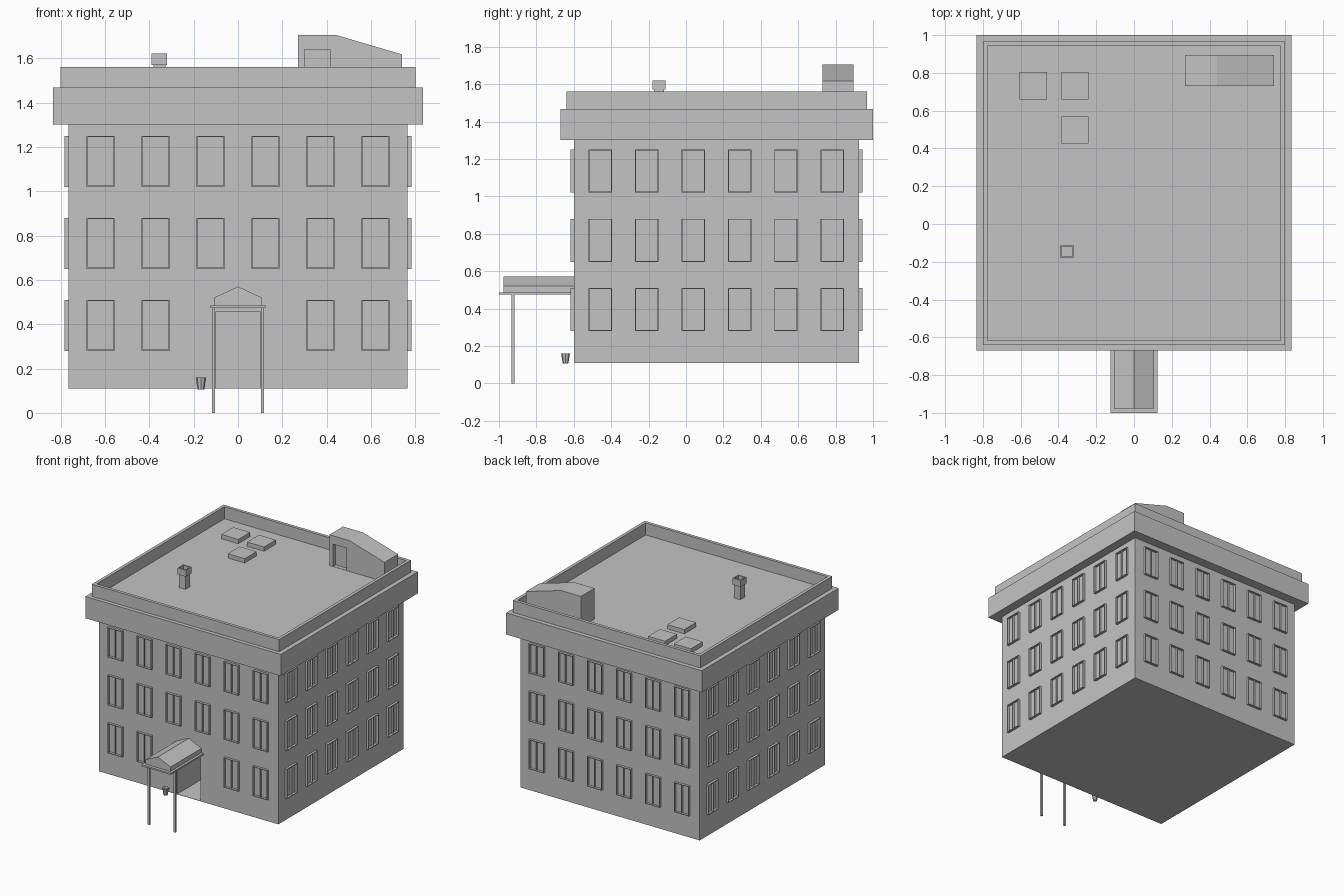
import bpy
import bmesh
from mathutils import Matrix, Vector
from math import pi

old = bpy.data.objects.get("Cube")
if old:
    bpy.data.objects.remove(old, do_unlink=True)

GREY = (0.55, 0.55, 0.55, 1)
grey = bpy.data.materials.new("plain grey")
grey.use_nodes = True
grey.diffuse_color = GREY
grey.node_tree.nodes["Principled BSDF"].inputs["Base Color"].default_value = GREY


def finish(name, bm):
    mesh = bpy.data.meshes.new(name)
    bm.to_mesh(mesh)
    bm.free()
    mesh.materials.append(grey)
    obj = bpy.data.objects.new(name, mesh)
    bpy.context.collection.objects.link(obj)
    return obj


def add_box(bm, x, y, z):
    """Add a box given (min, max) along each axis."""
    size = Vector((x[1] - x[0], y[1] - y[0], z[1] - z[0]))
    mid = Vector((sum(x), sum(y), sum(z))) / 2
    bmesh.ops.create_cube(bm, size=1, matrix=Matrix.Translation(mid) @ Matrix.Diagonal(size).to_4x4())


def box(name, x, y, z):
    bm = bmesh.new()
    add_box(bm, x, y, z)
    return finish(name, bm)


def prism(name, profile, y):
    """Extrude an x-z outline between two y positions."""
    bm = bmesh.new()
    face = bm.faces.new([bm.verts.new((px, y[0], pz)) for px, pz in profile])
    new = bmesh.ops.extrude_face_region(bm, geom=[face])["geom"]
    bmesh.ops.translate(bm, vec=(0, y[1] - y[0], 0),
                        verts=[v for v in new if isinstance(v, bmesh.types.BMVert)])
    bmesh.ops.recalc_face_normals(bm, faces=bm.faces)
    return finish(name, bm)


def ring(name, x, y, z, t):
    """Square wall ring of thickness t."""
    bm = bmesh.new()
    add_box(bm, x, (y[0], y[0] + t), z)
    add_box(bm, x, (y[1] - t, y[1]), z)
    add_box(bm, (x[0], x[0] + t), (y[0] + t, y[1] - t), z)
    add_box(bm, (x[1] - t, x[1]), (y[0] + t, y[1] - t), z)
    return finish(name, bm)


def cut(obj, x, y, z):
    """Cut a box-shaped recess out of an object."""
    cutter = box("recess_cutter", x, y, z)
    cutter.hide_render = True
    mod = obj.modifiers.new("recess", 'BOOLEAN')
    mod.operation = 'DIFFERENCE'
    mod.solver = 'EXACT'
    mod.object = cutter
    bpy.context.view_layer.objects.active = obj
    bpy.ops.object.modifier_apply(modifier=mod.name)
    bpy.data.objects.remove(cutter, do_unlink=True)


# Main block with the entrance recess
HALF, FRONT, BACK = 0.765, -0.6, 0.925
walls = box("walls", (-HALF, HALF), (FRONT, BACK), (0.11, 1.3))
cut(walls, (-0.1, 0.1), (FRONT - 0.1, FRONT + 0.4), (0.112, 0.457))

# Cornice, whose top is the roof deck, and the parapet around it
box("cornice", (-0.835, 0.835), (-0.67, 1.0), (1.3, 1.467))
ring("parapet", (-0.8, 0.8), (-0.64, 0.967), (1.467, 1.56), 0.024)

# Window frames: thin projecting surrounds with a central blade
W, H, OUT, T = 0.0625, 0.115, 0.018, 0.005


def window(name, matrix):
    bm = bmesh.new()
    for s in (-1, 1):
        add_box(bm, sorted((s * W, s * (W - T))), (-OUT, 0), (-H, H))
        add_box(bm, (T - W, W - T), (-OUT, 0), sorted((s * H, s * (H - T))))
    blade = [(0, -OUT * 0.9, -H), (0, 0, -H), (0, 0, H), (0, -OUT * 0.9, H)]
    bm.faces.new([bm.verts.new(p) for p in blade])
    bmesh.ops.transform(bm, matrix=matrix, verts=bm.verts)
    finish(name, bm)


MID_Y = (FRONT + BACK) / 2
DEPTH = (BACK - FRONT) / 2
for side, reach, turn in (("front", DEPTH, 0), ("left", HALF, 1), ("back", DEPTH, 2), ("right", HALF, 3)):
    spin = Matrix.Translation((0, MID_Y, 0)) @ Matrix.Rotation(turn * pi / 2, 4, 'Z')
    for row in range(3):
        for col in range(6):
            if side == "front" and row == 0 and col in (2, 3):
                continue
            place = Matrix.Translation(((col - 2.5) * 0.248, -reach, 0.395 + row * 0.37))
            window(f"{side}_window_{row + 1}_{col + 1}", spin @ place)

# Entrance canopy on two posts
box("canopy_slab", (-0.125, 0.125), (-1.0, FRONT), (0.474, 0.486))
prism("canopy_gable", [(-0.107, 0.486), (0.107, 0.486), (0.107, 0.52), (0, 0.57), (-0.107, 0.52)],
      (-0.977, FRONT))
for side, s in (("left", 1), ("right", -1)):
    box(side + "_canopy_post", sorted((s * 0.103, s * 0.118)), (-0.933, -0.918), (0, 0.474))

# Tapered plant pot beside the door, hollow at the top
bm = bmesh.new()
bmesh.ops.create_cone(bm, cap_ends=True, segments=8, radius1=0.015, radius2=0.024, depth=0.055,
                      matrix=Matrix.Translation((-0.167, -0.644, 0.133)))
top = max(bm.faces, key=lambda f: f.calc_center_median().z)
bmesh.ops.inset_region(bm, faces=[top], thickness=0.005)
bmesh.ops.translate(bm, verts=top.verts, vec=(0, 0, -0.015))
finish("plant_pot", bm)

# Roof hatches
for i, (hx, hy) in enumerate([(-0.605, 0.66), (-0.385, 0.66), (-0.385, 0.425)]):
    box(f"roof_hatch_{i + 1}", (hx, hx + 0.145), (hy, hy + 0.145), (1.467, 1.5))

# Chimney with an open collar
box("chimney_stem", (-0.382, -0.328), (-0.172, -0.118), (1.467, 1.575))
ring("chimney_collar", (-0.39, -0.32), (-0.18, -0.11), (1.57, 1.62), 0.009)

# Stair house with a sloping roof and a recessed door
stair = prism("stair_house", [(0.27, 1.467), (0.74, 1.467), (0.74, 1.617), (0.44, 1.705), (0.27, 1.705)],
              (0.73, 0.895))
cut(stair, (0.3, 0.415), (0.7, 0.76), (1.469, 1.64))
